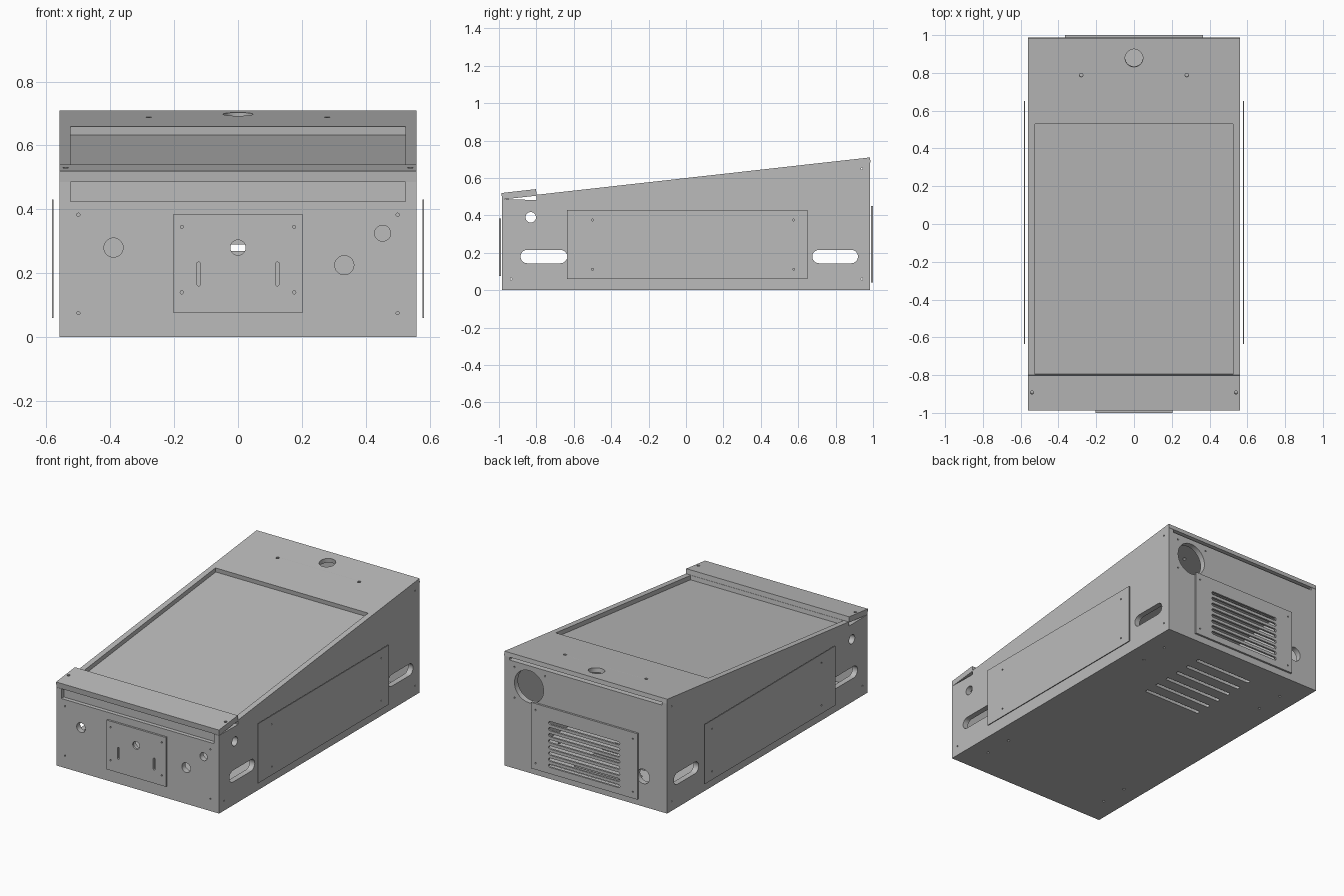
import bpy, bmesh, math
from mathutils import Vector, Matrix

if "Cube" in bpy.data.objects:
    bpy.data.objects.remove(bpy.data.objects["Cube"], do_unlink=True)

grey = bpy.data.materials.new("plain_grey")
grey.use_nodes = True
GREY = (0.5, 0.5, 0.5, 1)
grey.diffuse_color = GREY
grey.node_tree.nodes["Principled BSDF"].inputs["Base Color"].default_value = GREY

W, L, WALL, SLOPE = 0.56, 0.985, 0.035, 0.112
INNER = W - WALL
X, Y, Z = Vector((1, 0, 0)), Vector((0, 1, 0)), Vector((0, 0, 1))
RAKE = Vector((0, 1, SLOPE))


def deck(y):
    """Height of the raked top surface."""
    return 0.51 + SLOPE * (y + 0.8)


def rect(u0, u1, v0, v1):
    return [(u0, v0), (u1, v0), (u1, v1), (u0, v1)]


def slot(u0, u1, v, r, n=8):
    """Horizontal round-ended slot."""
    pts = []
    for c, start in ((u1 - r, -math.pi / 2), (u0 + r, math.pi / 2)):
        for i in range(n + 1):
            a = start + math.pi * i / n
            pts.append((c + r * math.cos(a), v + r * math.sin(a)))
    return pts


def hole(u, v, r, n=28):
    return [(u + r * math.cos(i * math.tau / n), v + r * math.sin(i * math.tau / n)) for i in range(n)]


def screws(us, vs, r=0.005):
    return [hole(u, v, r, 10) for u in us for v in vs]


def panel(name, outer, holes, origin, u, v, thick):
    """Flat sheet with cut-outs, lying in the u-v plane and centred on origin."""
    curve = bpy.data.curves.new(name, "CURVE")
    curve.dimensions, curve.fill_mode, curve.extrude = "2D", "BOTH", thick / 2
    for loop in [outer] + holes:
        s = curve.splines.new("POLY")
        s.points.add(len(loop) - 1)
        for p, (a, b) in zip(s.points, loop):
            p.co = (a, b, 0, 1)
        s.use_cyclic_u = True
    temp = bpy.data.objects.new(name + "_outline", curve)
    mesh = bpy.data.meshes.new_from_object(temp)
    bpy.data.objects.remove(temp)
    bpy.data.curves.remove(curve)
    n = u.cross(v).normalized()
    frame = Matrix((u, v, n)).transposed().to_4x4()
    frame.translation = origin
    bm = bmesh.new()
    bm.from_mesh(mesh)
    bm.transform(frame)
    bmesh.ops.remove_doubles(bm, verts=bm.verts, dist=0.00001)
    bmesh.ops.recalc_face_normals(bm, faces=bm.faces)
    bm.to_mesh(mesh)
    bm.free()
    mesh.name = name
    mesh.materials.clear()
    mesh.materials.append(grey)
    ob = bpy.data.objects.new(name, mesh)
    bpy.context.collection.objects.link(ob)
    bpy.ops.object.select_all(action="DESELECT")
    ob.select_set(True)
    bpy.context.view_layer.objects.active = ob
    bpy.ops.object.shade_smooth_by_angle(angle=math.radians(30))
    return ob


# Side walls with hand slots, and the cover plates standing off them
LID = 0.027
side_outline = [(-L, 0), (L, 0), (L, deck(L) - LID), (-0.8, deck(-0.8) - LID), (-L, 0.485)]
side_holes = [slot(-0.885, -0.635, 0.18, 0.036), slot(0.675, 0.92, 0.18, 0.036), hole(-0.83, 0.39, 0.028)]
side_holes += screws([-0.935, 0.94], [0.06]) + screws([0.94], [0.65])
for tag, s in (("left", 1), ("right", -1)):
    panel(tag + "_wall", side_outline, side_holes, X * s * (W - WALL / 2), Y, Z, WALL)
    panel(tag + "_cover_plate", rect(-0.635, 0.65, 0.06, 0.43),
          screws([-0.5, 0.575], [0.112, 0.375]), X * s * 0.58, Y, Z, 0.005)

# Front wall with button holes, and its control plate
mid = L - WALL / 2
panel("front_wall", rect(-W, W, 0, 0.425),
      [hole(-0.39, 0.28, 0.03), hole(0.333, 0.225, 0.03), hole(0.453, 0.325, 0.025), hole(0, 0.28, 0.04)]
      + screws([-0.5, 0.5], [0.075, 0.383]), -Y * mid, X, Z, WALL)
upright = [[(u + 0.123 * s, v) for v, u in slot(0.16, 0.235, 0, 0.006)] for s in (-1, 1)]
panel("front_plate", rect(-0.204, 0.204, 0.077, 0.383),
      [hole(0, 0.28, 0.024)] + upright + screws([-0.176, 0.176], [0.14, 0.345]),
      -Y * 0.994, X, Z, 0.012)
panel("front_recess_back", rect(-INNER, INNER, 0.42, 0.49), [], -Y * 0.955, X, Z, 0.01)

# Back wall with fan hole, cable hole and a vented plate over its opening
panel("back_wall", rect(-INNER, INNER, 0, 0.665),
      [hole(0.39, 0.535, 0.1, 40), hole(-0.395, 0.187, 0.045), rect(-0.27, 0.27, 0.07, 0.385)]
      + screws([0.28, 0.49], [0.44, 0.63]), Y * mid, X, Z, WALL)
vents = [slot(-0.245, 0.245, 0.09 + 0.038 * i, 0.01) for i in range(8)]
panel("back_vent_plate", rect(-0.365, 0.365, 0.04, 0.45),
      vents + screws([-0.335, 0.335], [0.08, 0.41]), Y * 0.994, X, Z, 0.012)

# Floor with vent slots
floor_vents = [slot(-0.2, 0.2, 0.35 + 0.092 * i, 0.012) for i in range(6)]
panel("floor", rect(-INNER, INNER, -L + WALL, L - WALL),
      floor_vents + screws([-0.44, 0.44], [-0.8, -0.615, 0.615, 0.8], 0.008), Z * 0.015, X, Y, 0.03)

# Raked lid frame, the sunken bed inside it
lid_origin = Vector((0, 0, deck(0) - LID / 2))
panel("lid", rect(-W, W, -0.8, L),
      [rect(-INNER, INNER, -0.795, 0.53), hole(0, 0.88, 0.047, 36)] + screws([-0.28, 0.28], [0.79], 0.01),
      lid_origin, X, RAKE, LID)
panel("sunken_bed", rect(-INNER, INNER, -0.945, 0.6), [],
      Vector((0, 0, deck(0) - LID - 0.01)), X, RAKE, 0.02)

# Raised bar across the front of the lid
bar_top = Vector((0, -0.8, 0.523))
panel("front_bar", rect(-W, W, -L + 0.8, 0), screws([-0.54, 0.54], [-0.09], 0.009),
      bar_top, X, RAKE, 0.035)
